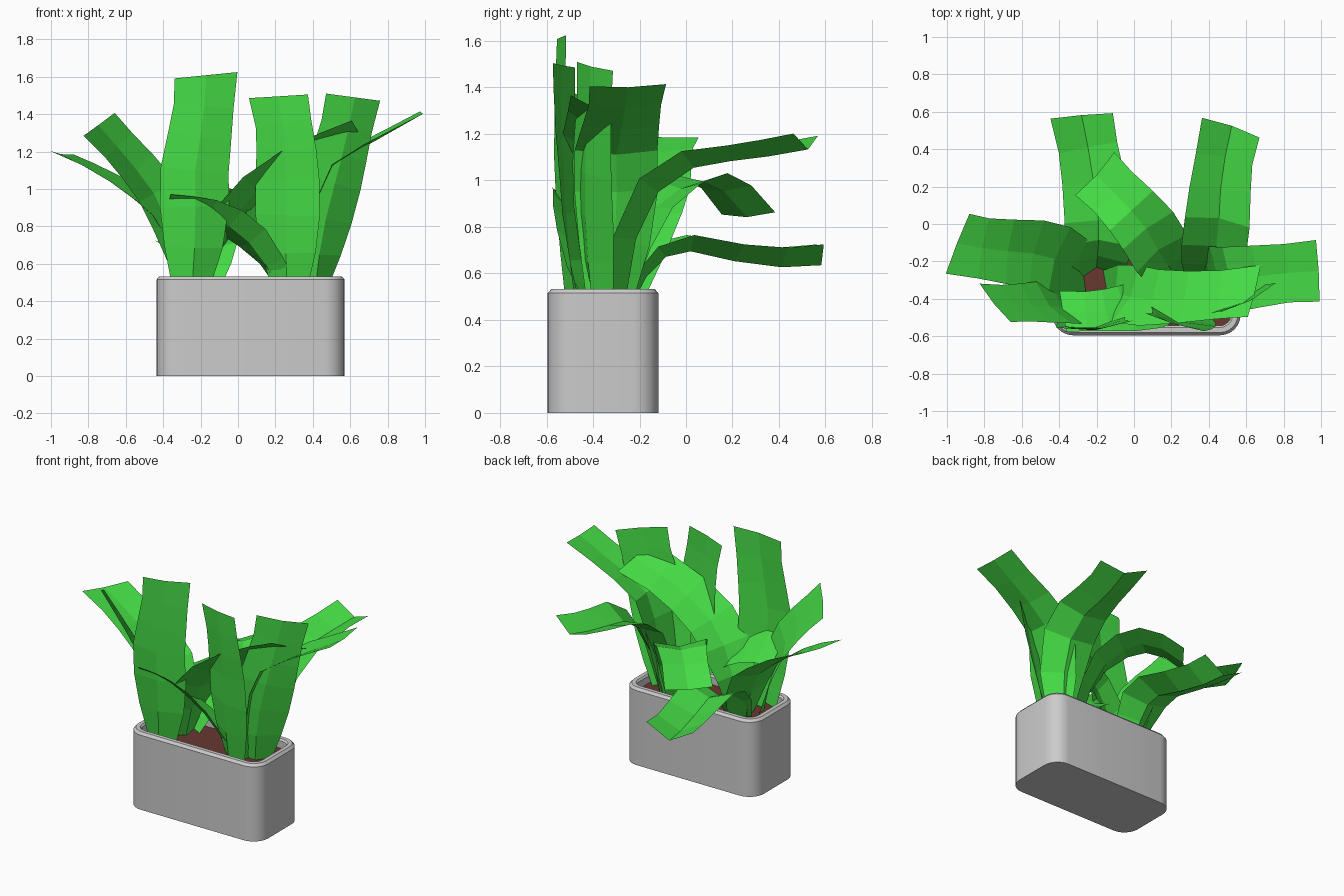
import bpy, bmesh, math
from mathutils import Vector as V

if "Cube" in bpy.data.objects:
    bpy.data.objects.remove(bpy.data.objects["Cube"])


def material(name, rgb):
    m = bpy.data.materials.new(name)
    m.diffuse_color = (*rgb, 1)
    m.use_nodes = True
    m.node_tree.nodes["Principled BSDF"].inputs["Base Color"].default_value = m.diffuse_color
    return m


GREEN = material("leaf_green", (0.06, 0.72, 0.06))
BROWN = material("soil_brown", (0.14, 0.04, 0.03))
CENTRE, HALF_X, HALF_Y = V((0.067, -0.357, 0)), 0.503, 0.238


def finish(name, bm, mat=None):
    me = bpy.data.meshes.new(name)
    bm.to_mesh(me)
    bm.free()
    ob = bpy.data.objects.new(name, me)
    bpy.context.collection.objects.link(ob)
    if mat:
        me.materials.append(mat)
    return ob


def ring(bm, inset, z, steps=6):
    """Rounded rectangle loop, inset from the outside of the pot."""
    r = max(0.11 - inset, 0.03)
    hx, hy = HALF_X - inset - r, HALF_Y - inset - r
    out = []
    for q, (sx, sy) in enumerate([(1, 1), (-1, 1), (-1, -1), (1, -1)]):
        for i in range(steps + 1):
            a = math.pi / 2 * (q + i / steps)
            out.append(bm.verts.new(CENTRE + V((sx * hx + r * math.cos(a),
                                                sy * hy + r * math.sin(a), z))))
    return out


# Pot: hollow rounded trough with a chamfered rim
bm = bmesh.new()
loops = [ring(bm, i, z) for i, z in
         [(0, 0), (0, 0.515), (0.015, 0.532), (0.042, 0.532), (0.052, 0.52), (0.052, 0.42)]]
for a, b in zip(loops, loops[1:]):
    for i in range(len(a)):
        j = (i + 1) % len(a)
        bm.faces.new((a[i], a[j], b[j], b[i]))
bm.faces.new(loops[0][::-1])
bm.faces.new(loops[-1])
pot = finish("pot", bm)
bpy.context.view_layer.objects.active = pot
pot.select_set(True)
bpy.ops.object.shade_smooth_by_angle(angle=math.radians(30))

# Soil: flat bed just under the rim
bm = bmesh.new()
bm.faces.new(ring(bm, 0.05, 0.47))
finish("soil", bm, BROWN)


def along(pts, t):
    """Smooth curve through the points, t in 0..1."""
    n = len(pts) - 1
    i = min(int(t * n), n - 1)
    u = t * n - i
    p1, p2 = pts[i], pts[i + 1]
    p0 = pts[i - 1] if i else p1 * 2 - p2
    p3 = pts[i + 2] if i + 2 <= n else p2 * 2 - p1
    return 0.5 * (2 * p1 + (p2 - p0) * u + (2 * p0 - 5 * p1 + 4 * p2 - p3) * u * u
                  + (3 * p1 - p0 - 3 * p2 + p3) * u ** 3)


WIDTHS = [0.55, 0.9, 1.06, 1.05, 0.98, 0.92, 0.97]


def leaf(name, side, width, depth, *path):
    """Gutter-folded ribbon, two faces wide and six long, blunt at the tip."""
    pts = [V(p) for p in path]
    side = V(side).normalized()

    def tangent(t):
        return (along(pts, min(t + .02, 1)) - along(pts, max(t - .02, 0))).normalized()

    # the midrib sinks towards the underside
    down = -1 if tangent(0.7).cross(side).z > 0 else 1
    bm = bmesh.new()
    rows = []
    for k, w in enumerate(WIDTHS):
        t = k / 6
        c, tan = along(pts, t), tangent(t)
        s = side if k == 6 else (side - tan * side.dot(tan)).normalized()
        half = s * width * w / 2
        fold = tan.cross(s) * down * (0.05 * (1 - t) + depth * t) / 2
        rows.append([bm.verts.new(p) for p in (c - half - fold, c + fold, c + half - fold)])
    for a, b in zip(rows, rows[1:]):
        for i in range(2):
            bm.faces.new((a[i], a[i + 1], b[i + 1], b[i]))
    finish(name, bm, GREEN)


# Left plant
leaf("leaf_left_tall", (0.35, 0.04, 0.035), 0.35, 0.02,
     (-0.25, -0.49, 0.45), (-0.23, -0.53, 0.80), (-0.23, -0.55, 1.10), (-0.19, -0.55, 1.36), (-0.17, -0.545, 1.608))
leaf("leaf_left_side", (0.13, 0.33, -0.02), 0.355, 0.01,
     (-0.24, -0.28, 0.45), (-0.36, -0.21, 0.78), (-0.53, -0.16, 0.95), (-0.74, -0.14, 1.09), (-0.945, -0.105, 1.19))
leaf("leaf_left_front", (0.17, -0.21, 0.125), 0.30, 0.01,
     (-0.27, -0.42, 0.45), (-0.34, -0.43, 0.75), (-0.44, -0.43, 0.98), (-0.59, -0.43, 1.17), (-0.745, -0.425, 1.343))
leaf("leaf_left_back", (0.34, 0.03, 0.0), 0.345, 0.09,
     (-0.20, -0.27, 0.45), (-0.19, -0.15, 0.66), (-0.19, 0.02, 0.73), (-0.23, 0.32, 0.67), (-0.28, 0.58, 0.68))
leaf("leaf_left_crossing", (0.07, 0.28, -0.125), 0.32, 0.01,
     (-0.18, -0.34, 0.45), (-0.08, -0.37, 0.78), (0.09, -0.40, 1.0), (0.36, -0.39, 1.18), (0.645, -0.36, 1.30))

# Right plant
leaf("leaf_right_tall", (0.33, -0.10, 0.02), 0.34, 0.01,
     (0.27, -0.45, 0.45), (0.26, -0.49, 0.76), (0.26, -0.51, 1.05), (0.25, -0.53, 1.28), (0.215, -0.53, 1.495))
leaf("leaf_right_front", (0.30, 0.16, -0.04), 0.34, 0.02,
     (0.40, -0.38, 0.45), (0.44, -0.41, 0.75), (0.51, -0.42, 1.03), (0.57, -0.41, 1.26), (0.62, -0.40, 1.49))
leaf("leaf_right_side", (-0.02, 0.34, 0.01), 0.34, 0.01,
     (0.37, -0.33, 0.45), (0.41, -0.30, 0.85), (0.50, -0.30, 1.12), (0.74, -0.27, 1.27), (0.985, -0.25, 1.405))
leaf("leaf_right_back", (0.32, -0.11, 0.01), 0.335, 0.065,
     (0.37, -0.29, 0.45), (0.42, -0.20, 0.88), (0.45, 0.02, 1.08), (0.47, 0.27, 1.12), (0.52, 0.52, 1.165))
leaf("leaf_right_inner", (0.21, 0.23, 0.01), 0.32, 0.02,
     (0.25, -0.30, 0.45), (0.17, -0.20, 0.82), (0.07, -0.03, 0.98), (-0.06, 0.12, 1.00), (-0.205, 0.265, 0.85))
leaf("leaf_right_crossing", (-0.04, 0.23, -0.16), 0.28, 0.01,
     (0.25, -0.38, 0.45), (0.12, -0.43, 0.67), (-0.04, -0.46, 0.81), (-0.20, -0.47, 0.87), (-0.38, -0.47, 0.89))
